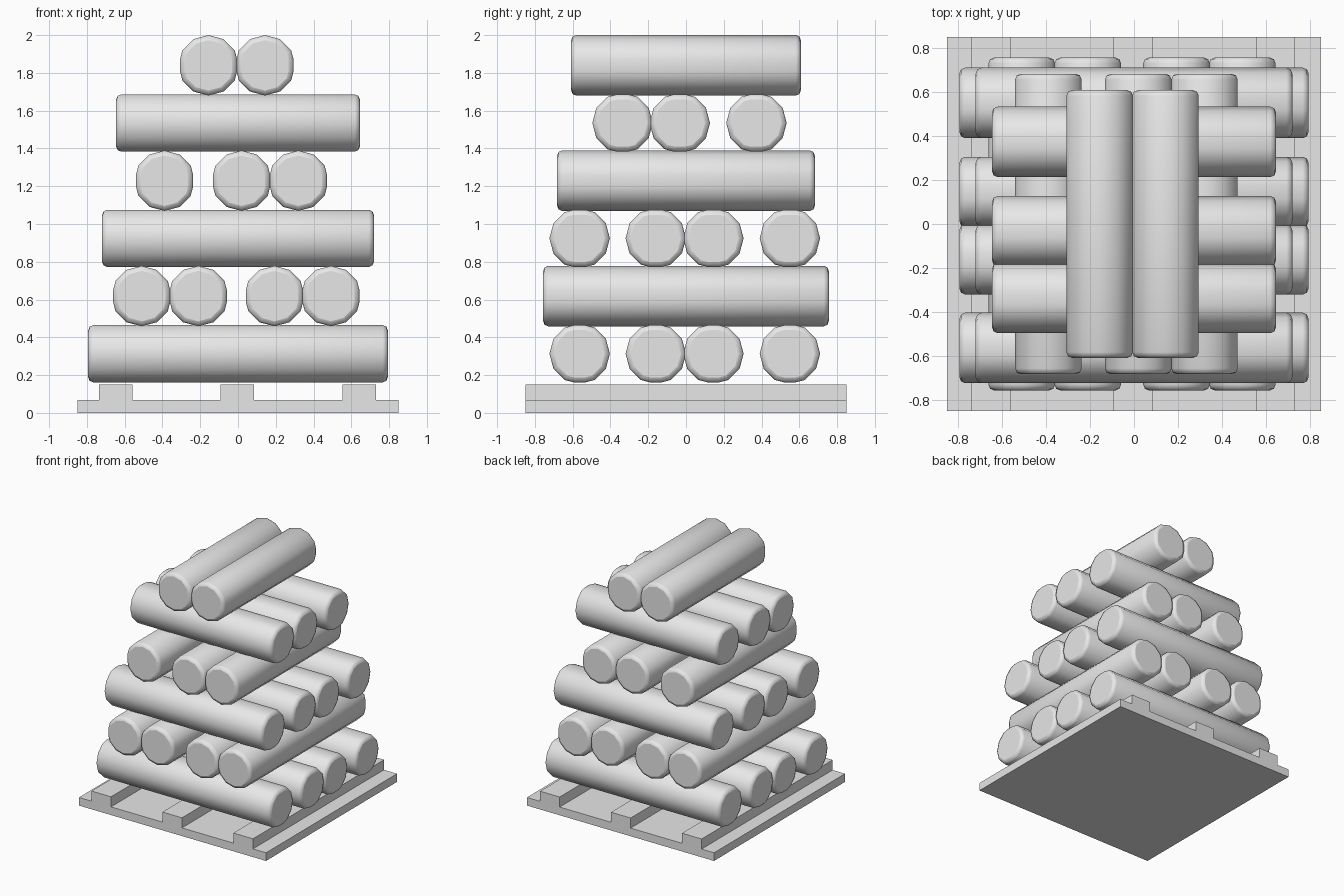
import bpy, bmesh
from math import sin, cos, pi, atan2, degrees

cube = bpy.data.objects.get("Cube")
if cube:
    bpy.data.objects.remove(cube, do_unlink=True)

grey = bpy.data.materials.new("plain_grey")
grey.use_nodes = True
grey.diffuse_color = (0.8, 0.8, 0.8, 1)
grey.node_tree.nodes["Principled BSDF"].inputs["Base Color"].default_value = (0.8, 0.8, 0.8, 1)

RADIUS = 0.16
RIM = 0.026


def add_object(name, bm):
    bmesh.ops.recalc_face_normals(bm, faces=bm.faces[:])
    mesh = bpy.data.meshes.new(name)
    bm.to_mesh(mesh)
    bm.free()
    mesh.materials.append(grey)
    obj = bpy.data.objects.new(name, mesh)
    bpy.context.collection.objects.link(obj)
    return obj


def log_profile():
    """Twelve-sided section whose two opposite corners are cut flat."""
    points = []
    for k in range(12):
        a = k * pi / 6
        u, v = RADIUS * cos(a), RADIUS * sin(a)
        if k % 6 == 0:
            side = 1 if k == 0 else -1
            points += [(side * 0.151, -side * 0.032), (side * 0.151, side * 0.032)]
        else:
            points.append((u, v))
    return points


def add_log(name, along_x, offset, z, half):
    bm = bmesh.new()
    # Prism along local z, with rounded rims
    ring = [bm.verts.new((u, v, -half)) for u, v in log_profile()]
    base = bm.faces.new(ring)
    grown = bmesh.ops.extrude_face_region(bm, geom=[base], use_keep_orig=True)["geom"]
    for v in grown:
        if isinstance(v, bmesh.types.BMVert):
            v.co.z = half
    rims = [e for e in bm.edges if abs(e.verts[0].co.z - e.verts[1].co.z) < 1e-4]
    bmesh.ops.bevel(bm, geom=rims, offset=RIM, segments=2, profile=0.5, affect='EDGES')
    bm.normal_update()

    # Sharp seams beside the flats and round the end caps
    for f in bm.faces:
        f.smooth = True
    for e in bm.edges:
        a, b = e.verts
        cap = any(len(f.verts) > 4 for f in e.link_faces)
        middle = (a.co + b.co) / 2
        angle = degrees(atan2(abs(middle.y), abs(middle.x)))
        seam = abs(a.co.z - b.co.z) > half and abs(angle - 30) < 2
        e.smooth = not (cap or seam)

    # Lay the log down
    for v in bm.verts:
        u, w, t = v.co
        v.co = (t, offset + w, z + u) if along_x else (offset + u, t, z + w)
    return add_object(name, bm)


def add_box(name, x0, x1, y, z0, z1):
    bm = bmesh.new()
    bmesh.ops.create_cube(bm, size=1)
    for v in bm.verts:
        v.co = (x1 if v.co.x > 0 else x0, y if v.co.y > 0 else -y, z1 if v.co.z > 0 else z0)
    return add_object(name, bm)


# Pallet: a flat board with three runners
add_box("pallet_board", -0.85, 0.85, 0.85, 0, 0.067)
for i, x in enumerate((-0.648, -0.003, 0.642)):
    add_box(f"pallet_runner_{i + 1}", x - 0.089, x + 0.089, 0.85, 0.067, 0.15)

# Log layers, crossing in turn and shortening upward
layers = [
    (-0.563, -0.16, 0.145, 0.55),
    (-0.51, -0.21, 0.193, 0.492),
    (-0.563, -0.16, 0.145, 0.55),
    (-0.389, 0.019, 0.32),
    (-0.336, -0.033, 0.373),
    (-0.156, 0.143),
]
for n, offsets in enumerate(layers):
    for i, offset in enumerate(offsets):
        add_log(f"log_layer_{n + 1}_{i + 1}", n % 2 == 0, offset,
                0.313 + 0.3054 * n, 0.793 - 0.037 * n)
